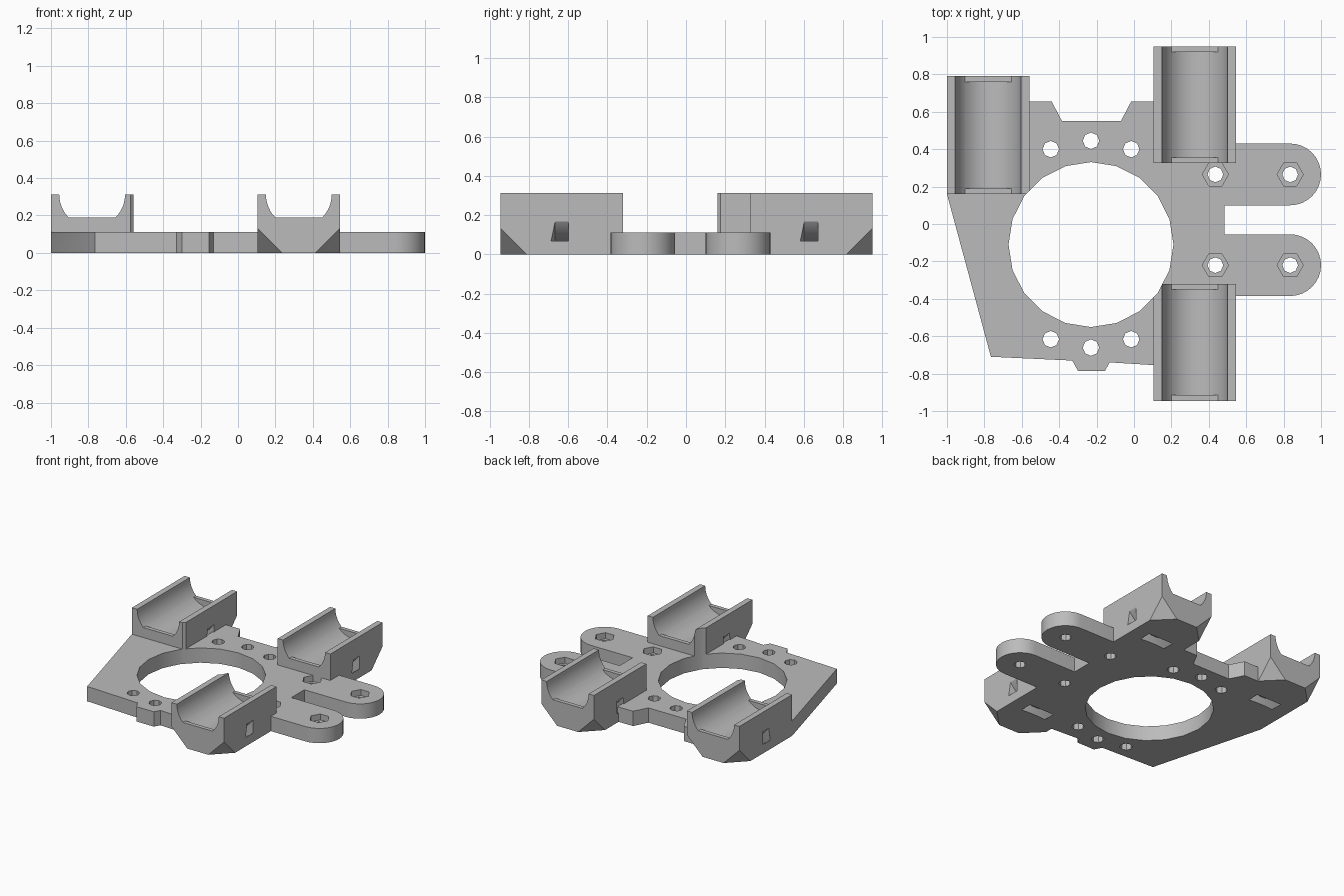
import bpy, bmesh
from math import cos, sin, pi, radians
from mathutils import Matrix, Vector

if "Cube" in bpy.data.objects:
    bpy.data.objects.remove(bpy.data.objects["Cube"], do_unlink=True)

T, H = 0.112, 0.312          # plate thickness, cradle height
HALF_W, BORE = 0.22, 0.176   # cradle half width, channel radius

grey = bpy.data.materials.new("plain_grey")
grey.use_nodes = True
grey.diffuse_color = (0.5, 0.5, 0.5, 1)
grey.node_tree.nodes["Principled BSDF"].inputs["Base Color"].default_value = (0.5, 0.5, 0.5, 1)


def finish(bm, name):
    bmesh.ops.recalc_face_normals(bm, faces=bm.faces[:])
    me = bpy.data.meshes.new(name)
    bm.to_mesh(me)
    bm.free()
    me.materials.append(grey)
    ob = bpy.data.objects.new(name, me)
    bpy.context.collection.objects.link(ob)
    return ob


def prism(points, z0, z1, name):
    bm = bmesh.new()
    face = bm.faces.new([bm.verts.new((x, y, z0)) for x, y in points])
    up = bmesh.ops.extrude_face_region(bm, geom=[face])["geom"]
    bmesh.ops.translate(bm, vec=(0, 0, z1 - z0),
                        verts=[v for v in up if isinstance(v, bmesh.types.BMVert)])
    return finish(bm, name)


def arc(cx, cy, r, a0, a1, n):
    angles = [radians(a0 + (a1 - a0) * i / n) for i in range(n + 1)]
    return [(cx + r * cos(a), cy + r * sin(a)) for a in angles]


def drill(x, y, r, sides, z0, z1):
    return prism(arc(x, y, r, 0, 360, sides)[:-1], z0, z1, "drill_cutter")


def box(lo, hi, name):
    return prism([(lo[0], lo[1]), (hi[0], lo[1]), (hi[0], hi[1]), (lo[0], hi[1])],
                 lo[2], hi[2], name)


def boolean(target, tool, operation):
    tool.hide_render = True
    mod = target.modifiers.new("boolean", "BOOLEAN")
    mod.operation, mod.solver, mod.object = operation, "EXACT", tool
    bpy.context.view_layer.objects.active = target
    bpy.ops.object.modifier_apply(modifier=mod.name)
    bpy.data.objects.remove(tool, do_unlink=True)


def lathe_y(profile, cx, cy, n, name):
    # closed ring around a y-parallel axis at the top of a cradle
    bm = bmesh.new()
    rings = [[bm.verts.new((cx + r * cos(2 * pi * i / n), cy + y, H + r * sin(2 * pi * i / n)))
              for r, y in profile] for i in range(n)]
    k = len(profile)
    for i in range(n):
        a, b = rings[i], rings[(i + 1) % n]
        for j in range(k):
            bm.faces.new((a[j], a[(j + 1) % k], b[(j + 1) % k], b[j]))
    return finish(bm, name)


def cradle(name, cx, y0, y1, outer):
    cy, half = (y0 + y1) / 2, (y1 - y0) / 2
    # block with its two lower outer corners sliced off
    bm = bmesh.new()
    bmesh.ops.create_cube(bm, size=1)
    bmesh.ops.scale(bm, vec=(2 * HALF_W, 2 * half, H), verts=bm.verts[:])
    bmesh.ops.translate(bm, vec=(0, 0, H / 2), verts=bm.verts[:])
    for side in (-1, 1):
        bmesh.ops.bisect_plane(bm, geom=bm.verts[:] + bm.edges[:] + bm.faces[:],
                               plane_co=(side * (HALF_W - 0.132), outer * half, 0),
                               plane_no=Vector((side, outer, -1)).normalized(), clear_outer=True)
        bmesh.ops.holes_fill(bm, edges=[e for e in bm.edges if e.is_boundary])
    bmesh.ops.translate(bm, vec=(cx, cy, 0), verts=bm.verts[:])
    ob = finish(bm, name)
    # round channel
    bm = bmesh.new()
    bmesh.ops.create_cone(bm, cap_ends=True, segments=48, radius1=BORE, radius2=BORE,
                          depth=2 * half + 0.1,
                          matrix=Matrix.Translation((cx, cy, H + 0.001)) @ Matrix.Rotation(pi / 2, 4, "X"))
    boolean(ob, finish(bm, "channel_cutter"), "DIFFERENCE")
    # retaining lip at each end
    for a, b in ((y0, y0 + 0.03), (y1 - 0.03, y1)):
        boolean(ob, box((cx - 0.129, a, 0.1), (cx + 0.129, b, 0.188), "end_lip"), "UNION")
    # curved strap slot under the channel
    slot = [(0.263, -0.035), (0.263, 0.035), (0.329, 0.035), (0.329, -0.055)]
    boolean(ob, lathe_y(slot, cx, cy, 64, "strap_slot_cutter"), "DIFFERENCE")
    return ob


# base plate outline, tucked slightly into the cradles
outline = [(-1, 0.17), (-1, 0.16), (-0.765, -0.71), (-0.33, -0.73), (-0.3, -0.785), (-0.155, -0.785),
           (-0.13, -0.74), (0.115, -0.755), (0.115, -0.33), (0.535, -0.33), (0.535, -0.385)]
outline += arc(0.835, -0.22, 0.165, -90, 90, 16)
outline += [(0.485, -0.055), (0.485, 0.1)]
outline += arc(0.835, 0.265, 0.165, -90, 90, 16)
outline += [(0.535, 0.43), (0.535, 0.335), (0.115, 0.335), (0.115, 0.655), (-0.015, 0.655),
            (-0.07, 0.55), (-0.385, 0.55), (-0.44, 0.655), (-0.57, 0.655), (-0.57, 0.17)]
plate = prism(outline, 0, T, "carriage_plate")

# three bearing cradles
for name, cx, y0, y1, outer in (("right_cradle", -0.78, 0.16, 0.79, 1),
                                ("back_left_cradle", 0.325, 0.325, 0.95, 1),
                                ("front_left_cradle", 0.325, -0.945, -0.32, -1)):
    boolean(plate, cradle(name, cx, y0, y1, outer), "UNION")

# large centre opening
boolean(plate, drill(-0.23, -0.11, 0.441, 20, -0.1, 0.5), "DIFFERENCE")

# screw holes in front of and behind the opening
for dx in (-0.215, 0, 0.215):
    bulge = 0 if dx else 0.045
    for side in (-1, 1):
        boolean(plate, drill(-0.23 + dx, -0.108 + side * (0.508 + bulge), 0.044, 8, -0.1, 0.2),
                "DIFFERENCE")

# bolt holes with hexagonal nut recesses on the arms
for x in (0.435, 0.835):
    for y in (-0.22, 0.265):
        boolean(plate, drill(x, y, 0.042, 8, -0.1, 0.2), "DIFFERENCE")
        boolean(plate, drill(x, y, 0.07, 6, T - 0.045, 0.15), "DIFFERENCE")

bpy.ops.object.select_all(action="DESELECT")
plate.select_set(True)
bpy.context.view_layer.objects.active = plate
bpy.ops.object.shade_smooth_by_angle(angle=radians(30))
